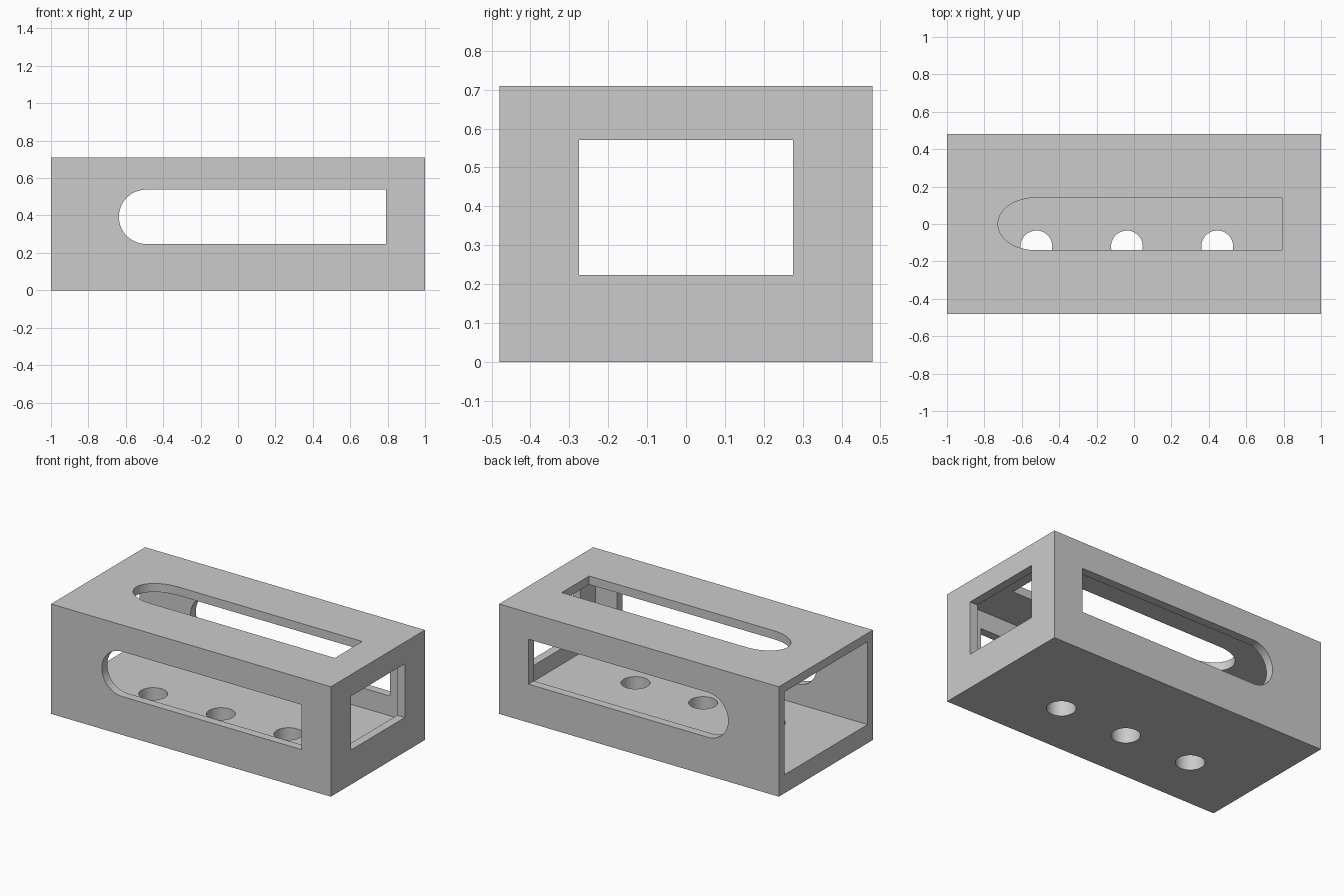
import bpy, bmesh, math
from mathutils import Vector

old = bpy.data.objects.get("Cube")
if old:
    bpy.data.objects.remove(old, do_unlink=True)

grey = bpy.data.materials.new("plain_grey")
grey.use_nodes = True
grey.diffuse_color = (0.6, 0.6, 0.6, 1)
grey.node_tree.nodes["Principled BSDF"].inputs["Base Color"].default_value = (0.6, 0.6, 0.6, 1)

LENGTH, DEPTH, HEIGHT = 2.0, 0.96, 0.71
WALL, FLOOR = 0.055, 0.12


def prism(name, outline, sweep):
    """Extrude a closed 3D outline along the sweep vector."""
    bm = bmesh.new()
    face = bm.faces.new([bm.verts.new(p) for p in outline])
    out = bmesh.ops.extrude_face_region(bm, geom=[face])
    moved = [g for g in out["geom"] if isinstance(g, bmesh.types.BMVert)]
    bmesh.ops.translate(bm, verts=moved, vec=Vector(sweep))
    bmesh.ops.recalc_face_normals(bm, faces=bm.faces)
    mesh = bpy.data.meshes.new(name)
    bm.to_mesh(mesh)
    bm.free()
    mesh.materials.append(grey)
    obj = bpy.data.objects.new(name, mesh)
    bpy.context.scene.collection.objects.link(obj)
    return obj


def box(name, x0, x1, y0, y1, z0, z1):
    return prism(name, [(x0, y0, z0), (x1, y0, z0), (x1, y1, z0), (x0, y1, z0)], (0, 0, z1 - z0))


def slot(left, right, half, reach, steps=32):
    """2D slot, square on the right, with an elliptical left end."""
    pts = [(right, -half), (right, half)]
    for i in range(steps + 1):
        a = math.pi * (0.5 + i / steps)
        pts.append((left + reach + reach * math.cos(a), half * math.sin(a)))
    return pts


# Solid block
housing = box("housing", -LENGTH / 2, LENGTH / 2, -DEPTH / 2, DEPTH / 2, 0, HEIGHT)

# Cavity, open at the right end, and the window in the left end wall
cutters = [
    box("cavity", -1.2, 1 - WALL, WALL - DEPTH / 2, DEPTH / 2 - WALL, FLOOR, HEIGHT - WALL),
    box("end_window", 0.8, 1.2, -0.275, 0.275, 0.223, 0.57),
]

# Round-ended slots through both side walls and the roof
cutters.append(prism("side_slots", [(x, -0.7, z + 0.393) for x, z in slot(-0.637, 0.79, 0.145, 0.145)], (0, 1.4, 0)))
cutters.append(prism("roof_slot", [(x, y, 0.5) for x, y in slot(-0.727, 0.79, 0.14, 0.2)], (0, 0, 0.5)))

# Mounting holes in the floor
for cx in (-0.522, -0.038, 0.445):
    ring = [2 * math.pi * i / 48 for i in range(48)]
    cutters.append(prism("floor_hole", [(cx + 0.085 * math.cos(a), -0.12 + 0.085 * math.sin(a), -0.1) for a in ring], (0, 0, 0.3)))

# Cut everything out and keep only the finished housing
for cutter in cutters:
    cutter.hide_render = True
    mod = housing.modifiers.new(cutter.name, "BOOLEAN")
    mod.operation = "DIFFERENCE"
    mod.solver = "EXACT"
    mod.object = cutter
bpy.context.view_layer.update()
result = bpy.data.meshes.new_from_object(housing.evaluated_get(bpy.context.evaluated_depsgraph_get()))
housing.modifiers.clear()
housing.data = result
result.name = "housing"
for cutter in cutters:
    bpy.data.objects.remove(cutter, do_unlink=True)

# Smooth the curved walls and keep the corners sharp
bpy.ops.object.select_all(action="DESELECT")
housing.select_set(True)
bpy.context.view_layer.objects.active = housing
bpy.ops.object.shade_smooth_by_angle(angle=math.radians(30))
